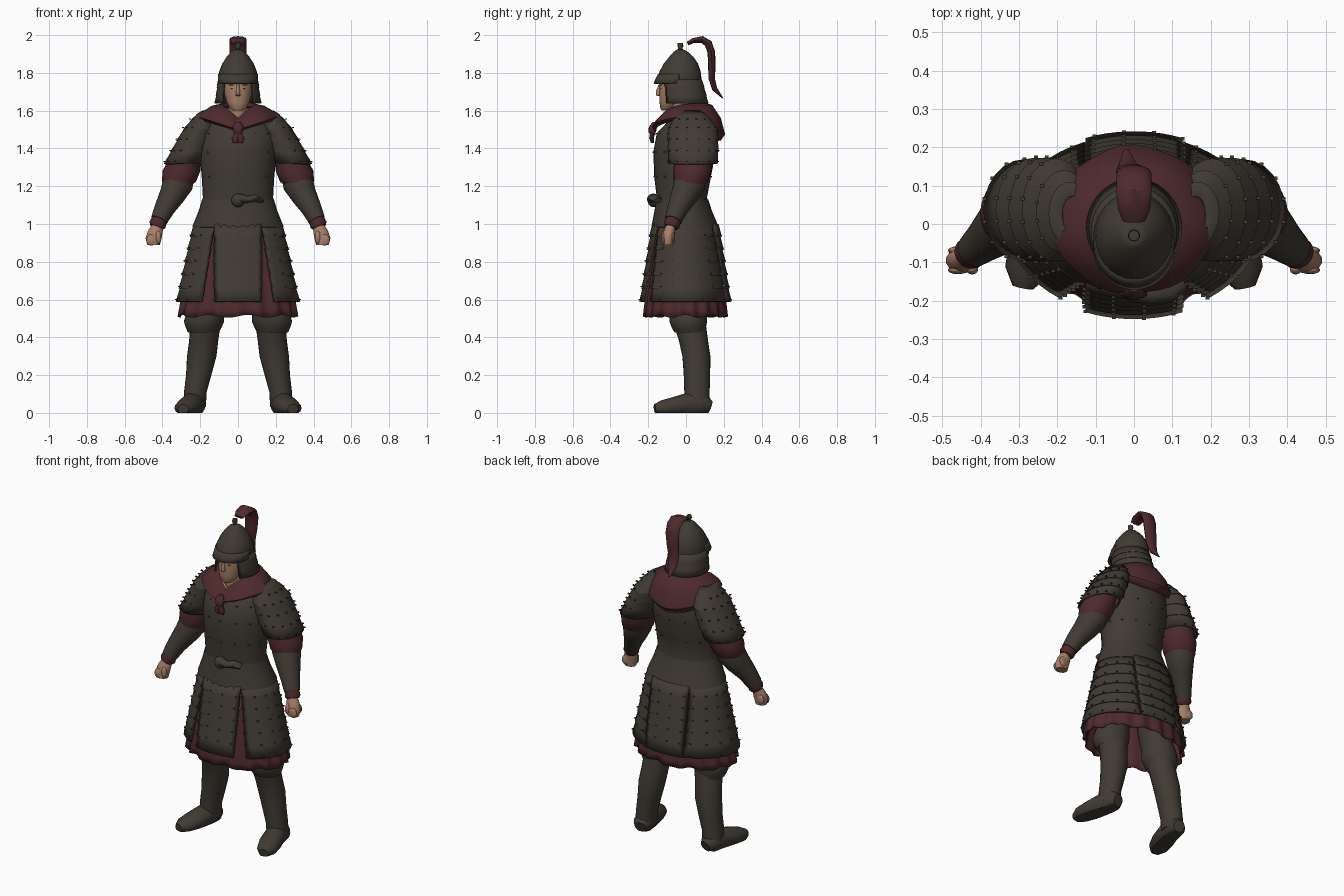
import bpy, bmesh
from math import sin, cos, pi, radians
from mathutils import Vector, Matrix

if "Cube" in bpy.data.objects:
    bpy.data.objects.remove(bpy.data.objects["Cube"])


def material(name, rgb):
    m = bpy.data.materials.new(name)
    m.use_nodes = True
    m.diffuse_color = (*rgb, 1)
    m.node_tree.nodes["Principled BSDF"].inputs["Base Color"].default_value = (*rgb, 1)
    return m


ARMOUR = material("dark leather", (0.052, 0.043, 0.033))
CLOTH = material("maroon cloth", (0.078, 0.023, 0.026))
SKIN = material("skin", (0.39, 0.21, 0.14))
LINEN = material("pale linen", (0.42, 0.29, 0.2))
HAIR = material("dark hair", (0.05, 0.03, 0.022))
made = []


def finish(name, bm, mat, thick=0, mirror=False):
    bmesh.ops.recalc_face_normals(bm, faces=bm.faces)
    me = bpy.data.meshes.new(name)
    bm.to_mesh(me)
    bm.free()
    me.materials.append(mat)
    ob = bpy.data.objects.new(name, me)
    bpy.context.collection.objects.link(ob)
    if thick:
        mod = ob.modifiers.new("thickness", "SOLIDIFY")
        mod.thickness = thick
        mod.offset = -1
    if mirror:
        ob.modifiers.new("mirror", "MIRROR")
    made.append(ob)


def grid(name, f, us, vs, mat, closed=False, caps=False, **kw):
    """Surface through f(u, v); wraps around in u when closed."""
    bm = bmesh.new()
    rows = [[bm.verts.new(f(u, v)) for u in us] for v in vs]
    n = len(us)
    for a, b in zip(rows, rows[1:]):
        for i in range(n if closed else n - 1):
            j = (i + 1) % n
            bm.faces.new((a[i], a[j], b[j], b[i]))
    if caps:
        bm.faces.new(rows[0])
        bm.faces.new(rows[-1])
    finish(name, bm, mat, **kw)


def circle(n):
    return [2 * pi * i / n for i in range(n)]


def loft(name, rings, mat, n=24, caps=True, axis=None, **kw):
    """Rings (x, y, z, rx, ry); level, or square to the path if axis is set."""
    pts = [Vector(r[:3]) for r in rings]

    def f(a, k):
        u, v = Vector((1, 0, 0)), Vector((0, -1, 0))
        if axis:
            t = (pts[min(k + 1, len(pts) - 1)] - pts[max(k - 1, 0)]).normalized()
            u = Vector(axis).cross(t).normalized()
            v = t.cross(u)
        p = pts[k] + u * rings[k][3] * sin(a) + v * rings[k][4] * cos(a)
        p.z = max(p.z, 0)
        return p
    grid(name, f, circle(n), range(len(rings)), mat, closed=True, caps=caps, **kw)


def interp(keys, t):
    s = min(max(t, 0), 1) * (len(keys) - 1)
    i = min(int(s), len(keys) - 2)
    return [p + (q - p) * (s - i) for p, q in zip(keys[i], keys[i + 1])]


def stepped(keys, n, flare):
    """Overlapping lamellar rows made from a few key rings."""
    out = []
    for k in range(n):
        for t, d in ((k / n, 0), ((k + 1) / n, flare)):
            r = interp(keys, t)
            out.append(r[:3] + [r[3] + d, r[4] + d])
    return out


def ball(name, centre, size, mat, mirror=False):
    bm = bmesh.new()
    bmesh.ops.create_uvsphere(bm, u_segments=14, v_segments=9, radius=1,
                              matrix=Matrix.LocRotScale(Vector(centre), None, Vector(size)))
    finish(name, bm, mat, mirror=mirror)


studs = []

# Torso
torso = [(0, -.005, .98, .232, .165), (0, -.012, 1.06, .2, .145), (0, -.022, 1.14, .186, .133),
         (0, -.018, 1.25, .192, .15), (0, -.008, 1.38, .205, .165), (0, 0, 1.48, .2, .155),
         (0, .02, 1.56, .16, .1), (0, .03, 1.6, .07, .05)]
loft("torso_armour", torso, ARMOUR, 32)
loft("waist_guard", [(0, -.02, 1.13, .19, .138), (0, -.015, 1.07, .208, .152),
                     (0, -.005, .985, .242, .178), (0, -.005, .98, .232, .165)], ARMOUR, 32, caps=False)
ball("belt_knot", (0, -.172, 1.125), (.036, .032, .036), ARMOUR)
loft("belt_end", [(.01, -.18, 1.135, .025, .025), (.05, -.182, 1.13, .018, .026), (.09, -.17, 1.137, .02, .034),
                  (.125, -.148, 1.125, .014, .026)], ARMOUR, 12, axis=(0, 1, 0))
for r in torso[3:6]:
    studs += [(r[0] + r[3] * sin(a), r[1] - r[4] * cos(a), r[2]) for a in circle(14)]


# Armoured skirt panels over a pleated cloth skirt
def skirt(a, t, d=0):
    return Vector(((.232 + .09 * t + d) * sin(a), -.003 - (.165 + .063 * t + d) * cos(a), 1.0 - .41 * t))


def panel(name, top, bottom, push, mirror=False):
    def f(u, v):
        t, d = v
        lo, hi = [radians(p + (q - p) * t) for p, q in zip(top, bottom)]
        return skirt(lo + (hi - lo) * u, t, push + d)
    count = max(8, int((top[1] - top[0]) / 6))
    vs = [(t / 6, d) for k in range(6) for t, d in ((k, .002), (k + 1, .008))]
    grid(name, f, [i / count for i in range(count + 1)], vs, ARMOUR, thick=.012, mirror=mirror)
    for k in range(6):
        for i in range(0, count + 1, 3):
            p = f(i / count, ((k + .85) / 6, .008))
            studs.append(p)
            if mirror:
                studs.append((-p.x, p.y, p.z))


panel("front_skirt_panel", (-31, 31), (-22, 22), .009)
panel("back_skirt_panel", (149, 211), (158, 202), .009)
panel("side_skirt_panels", (32, 148), (36, 157), 0, mirror=True)


def pleats(a, t):
    p = skirt(a, t, -.018 - .02 * max(t - .95, 0) + .007 * t * cos(18 * a))
    p.z = 1.0 - .41 * t + .006 * t * sin(9 * a)
    return p


grid("cloth_skirt", pleats, circle(108), [.05, .3, .6, .85, 1, 1.1, 1.19], CLOTH, closed=True, thick=.006)

# Legs and boots
loft("thighs", [(.12, 0, .9, .1, .1), (.15, .005, .65, .095, .1), (.172, .015, .46, .085, .09)],
     ARMOUR, mirror=True)
loft("knee_flaps", [(.168, .012, .56, .09, .095), (.175, .012, .515, .102, .1), (.18, .012, .485, .107, .1),
                    (.182, .015, .45, .094, .09), (.183, .02, .425, .081, .08)],
     ARMOUR, caps=False, mirror=True)
loft("boot_shafts", [(.172, .02, .47, .08, .085), (.182, .04, .38, .077, .077), (.192, .055, .3, .078, .074),
                     (.208, .058, .2, .067, .07), (.226, .058, .11, .06, .067), (.23, .06, .03, .06, .067)],
     ARMOUR, mirror=True)
loft("boot_feet", [(.222, .127, .03, .035, .035), (.227, .1, .04, .055, .06), (.24, .02, .045, .06, .065),
                   (.262, -.06, .035, .065, .05), (.282, -.125, .025, .056, .042),
                   (.29, -.165, .02, .028, .026)], ARMOUR, 16, axis=(0, 0, 1), mirror=True)

# Arms
shoulder = [(.16, .025, 1.6, .03, .05), (.172, .03, 1.57, .06, .09), (.203, .036, 1.5, .085, .13),
            (.24, .038, 1.41, .1, .133), (.286, .036, 1.32, .102, .128)]
rows = stepped(shoulder, 6, .005)
loft("shoulder_guards", rows, ARMOUR, caps=False, thick=.01, mirror=True)
for r in rows[3::2]:
    for a in circle(14):
        x, y = r[0] + r[3] * sin(a), r[1] - r[4] * cos(a)
        if x > .22:
            studs += [(x, y, r[2] + .01), (-x, y, r[2] + .01)]
loft("sleeves", [(.26, .04, 1.4, .08, .1), (.285, .038, 1.33, .088, .1), (.3, .033, 1.28, .1, .1),
                 (.312, .025, 1.225, .09, .09), (.325, .015, 1.19, .065, .07)], CLOTH, mirror=True)
loft("forearm_guards", [(.298, .03, 1.27, .07, .075), (.318, .02, 1.215, .082, .085),
                        (.35, -.01, 1.15, .068, .072), (.39, -.045, 1.08, .054, .055),
                        (.418, -.068, 1.02, .045, .046)], ARMOUR, axis=(0, 1, 0), mirror=True)
loft("cuffs", [(.41, -.062, 1.035, .04, .04), (.427, -.076, .995, .045, .043),
               (.432, -.08, .982, .035, .035)], CLOTH, 16, axis=(0, 1, 0), mirror=True)
loft("palms", [(.428, -.078, 1.0, .025, .025), (.437, -.088, .965, .04, .03),
               (.447, -.095, .925, .044, .034), (.447, -.097, .89, .034, .03)], SKIN, 14, mirror=True)
for k in range(4):
    ball(f"fingers_{k + 1}", (.46, -.12 + .017 * k, .915 + .004 * k), (.026, .011, .03), SKIN, True)
ball("thumbs", (.422, -.118, .93), (.016, .014, .034), SKIN, True)

# Head and neck
loft("neck", [(0, -.02, 1.53, .06, .07), (0, -.03, 1.58, .052, .056), (0, -.04, 1.66, .05, .055)], SKIN)
loft("face", [(0, -.11, 1.6, .022, .018), (0, -.1, 1.612, .042, .036), (0, -.082, 1.645, .06, .058),
              (0, -.065, 1.69, .072, .076), (0, -.055, 1.74, .077, .088), (0, -.045, 1.8, .07, .08)], SKIN)
loft("nose", [(0, -.14, 1.735, .007, .007), (0, -.146, 1.7, .011, .014),
              (0, -.145, 1.682, .013, .014), (0, -.14, 1.677, .008, .006)], SKIN, 10)
ball("eyes", (.03, -.132, 1.718), (.01, .004, .003), HAIR, True)
ball("eyebrows", (.032, -.132, 1.735), (.018, .006, .003), HAIR, True)
for s, side in ((1, "left"), (-1, "right")):
    loft(side + "_shirt_collar", [(s * .06, -.06, 1.605, .01, .01), (s * .036, -.096, 1.58, .01, .01),
                                  (0, -.11, 1.55, .01, .01)], LINEN, 8, axis=(0, 1, 0))

# Helmet
loft("helmet_dome", [(0, -.035, 1.74, .104, .115), (0, -.035, 1.765, .105, .118), (0, -.031, 1.81, .099, .108),
                     (0, -.027, 1.85, .083, .09), (0, -.025, 1.885, .06, .064),
                     (0, -.028, 1.913, .034, .036), (0, -.03, 1.928, .01, .01)], ARMOUR, 28, caps=False, thick=.008)
loft("helmet_spike", [(0, -.03, 1.905, .016, .016), (0, -.03, 1.93, .011, .011),
                      (0, -.03, 1.942, .016, .016), (0, -.03, 1.958, .014, .014)], ARMOUR, 10)


def brim(a, t):
    out = .024 * t * max(cos(a), 0)
    return (.105 + out) * sin(a), -.034 - (.114 + out) * cos(a), 1.795 - .05 * t


grid("helmet_brim", brim, [radians(d) for d in range(-90, 91, 10)], [0, .5, 1], ARMOUR, thick=.008)
guard = stepped([(0, -.03, 1.765, .106, .114), (0, -.018, 1.7, .112, .12), (0, -.01, 1.64, .122, .127)], 3, .003)


def neck_guard(a, k):
    x, y, z, rx, ry = guard[k]
    return x + rx * sin(a), y - ry * cos(a), z


grid("helmet_neck_guard", neck_guard, [radians(42 + 276 * i / 28) for i in range(29)],
     range(len(guard)), ARMOUR, thick=.008)

# Plume
loft("plume", [(0, .008, 1.955, .01, .03), (0, .04, 1.972, .013, .042), (0, .085, 1.977, .018, .046),
               (0, .118, 1.955, .021, .046), (0, .134, 1.91, .02, .045), (-.005, .137, 1.84, .02, .04),
               (-.012, .136, 1.77, .017, .036), (-.016, .152, 1.715, .014, .026),
               (-.02, .194, 1.667, .003, .006)], CLOTH, 12, axis=(1, 0, 0))

# Cowl: rings of (width, front depth, back depth, front z, side z, back z)
folds = [(.075, .1, .075, 1.545, 1.615, 1.625), (.09, .112, .095, 1.56, 1.635, 1.645),
         (.14, .145, .14, 1.545, 1.625, 1.63), (.19, .17, .185, 1.52, 1.595, 1.56),
         (.212, .182, .205, 1.5, 1.568, 1.475), (.2, .162, .18, 1.49, 1.55, 1.44)]


def cowl(a, k):
    rx, front, back, zf, zs, zb = folds[k]
    c = cos(a)
    wave = 1 + .015 * sin(7 * a + k)
    z = zs + ((zf - zs) * (1 - abs(sin(a))) if c > 0 else (zs - zb) * c)
    return rx * wave * sin(a), -(front if c > 0 else back) * wave * c, z


grid("cowl", cowl, circle(40), range(len(folds)), CLOTH, closed=True, thick=.008)
loft("cowl_knot", [(0, -.165, 1.54, .015, .012), (0, -.178, 1.515, .028, .018), (0, -.18, 1.49, .026, .02),
                   (0, -.175, 1.472, .016, .014)], CLOTH, 12)
for s, side in ((1, "left"), (-1, "right")):
    loft(side + "_knot_tail", [(0, -.177, 1.49, .015, .012), (s * .014, -.182, 1.455, .021, .013),
                               (s * .014, -.178, 1.43, .012, .008)], CLOTH, 10)

# Lacing studs on the armour
bm = bmesh.new()
for p in studs:
    bmesh.ops.create_cube(bm, size=1, matrix=Matrix.LocRotScale(Vector(p), None, Vector((.01, .009, .006))))
finish("lacing_studs", bm, ARMOUR)

# Smooth shading with sharp edges kept
bpy.ops.object.select_all(action="DESELECT")
for ob in made:
    ob.select_set(True)
bpy.context.view_layer.objects.active = made[0]
bpy.ops.object.shade_smooth_by_angle(angle=radians(40))
